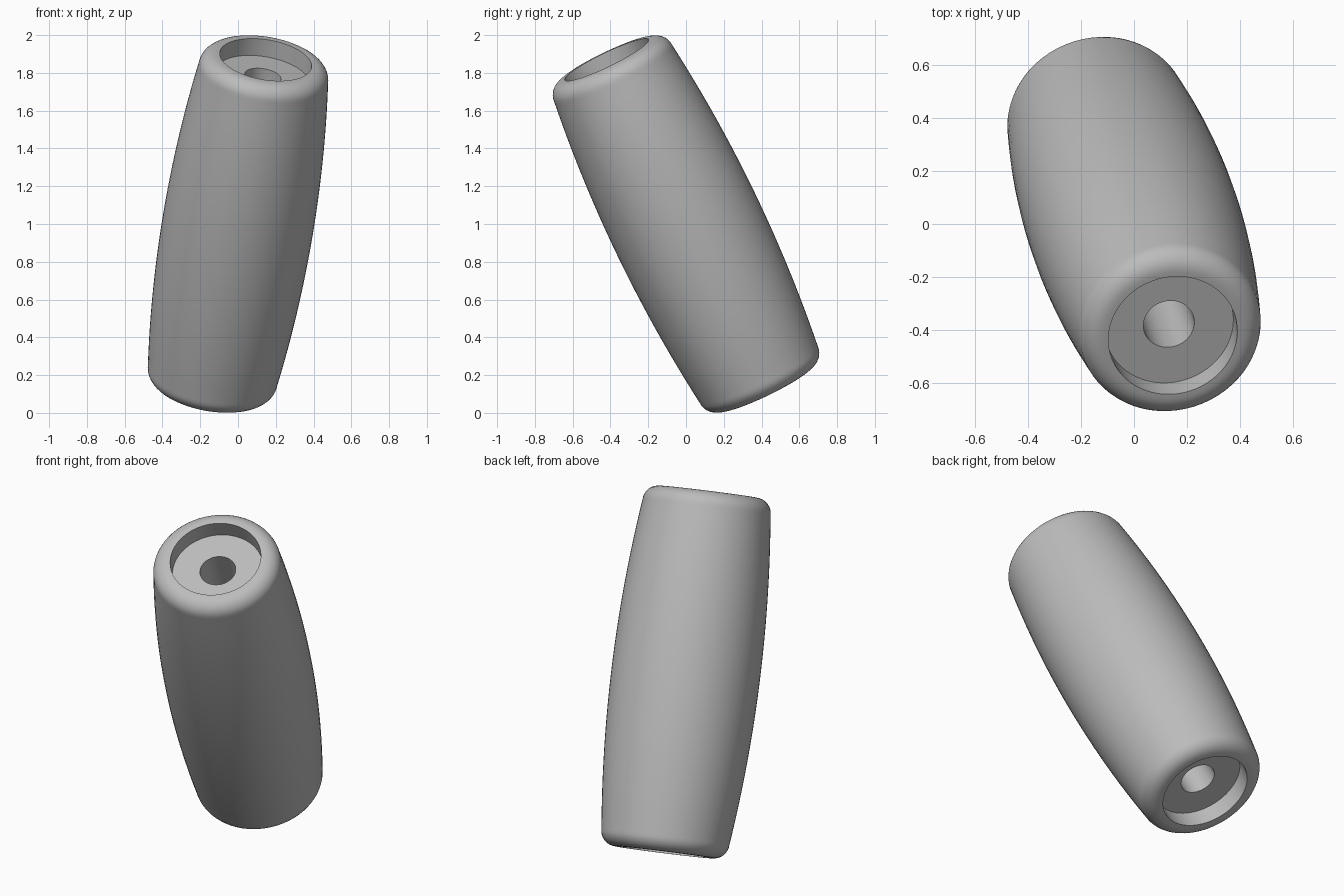
import bpy, bmesh, math
from mathutils import Vector, Matrix

if "Cube" in bpy.data.objects:
    bpy.data.objects.remove(bpy.data.objects["Cube"], do_unlink=True)

# Main dimensions
AXIS = Vector((0.15, -0.43, 0.89)).normalized()
HALF = 0.977            # half length
R_MID, R_END = 0.40, 0.347
FILLET = 0.083
R_RECESS, DEPTH, R_HOLE = 0.246, 0.1, 0.097
SIDES = 64

grey = bpy.data.materials.new("plain grey")
grey.use_nodes = True
colour = (0.5, 0.5, 0.5, 1)
grey.diffuse_color = colour
grey.node_tree.nodes["Principled BSDF"].inputs["Base Color"].default_value = colour

# Upper half of the profile: barrel curve, rounded rim, recess, bore
shoulder = HALF - FILLET
half = []
for i in range(1, 13):
    t = shoulder * i / 12
    half.append((R_END + (R_MID - R_END) * (1 - (t / shoulder) ** 2), t))
for i in range(1, 9):
    a = math.pi / 2 * i / 8
    half.append((R_END - FILLET + FILLET * math.cos(a), shoulder + FILLET * math.sin(a)))
half += [(R_RECESS, HALF), (R_RECESS, HALF - DEPTH), (R_HOLE, HALF - DEPTH)]

# Mirror to the lower half and close the loop through the bore
profile = [(r, -t) for r, t in reversed(half)] + [(R_MID, 0)] + half

# Revolve
bm = bmesh.new()
verts = [bm.verts.new((r, 0, t)) for r, t in profile]
edges = [bm.edges.new((verts[i - 1], v)) for i, v in enumerate(verts)]
bmesh.ops.spin(bm, geom=verts + edges, cent=(0, 0, 0), axis=(0, 0, 1),
               angle=math.tau, steps=SIDES, use_merge=True)
bmesh.ops.remove_doubles(bm, verts=bm.verts, dist=1e-4)
bmesh.ops.recalc_face_normals(bm, faces=bm.faces)

# Tilt along the handle axis and stand on the floor
tilt = Vector((0, 0, 1)).rotation_difference(AXIS).to_matrix().to_4x4()
bm.transform(Matrix.Translation((0, 0, 1)) @ tilt)

mesh = bpy.data.meshes.new("barrel_grip")
bm.to_mesh(mesh)
bm.free()
mesh.materials.append(grey)
grip = bpy.data.objects.new("barrel_grip", mesh)
bpy.context.collection.objects.link(grip)

bpy.ops.object.select_all(action='DESELECT')
bpy.context.view_layer.objects.active = grip
grip.select_set(True)
bpy.ops.object.shade_smooth_by_angle(angle=math.radians(35))
